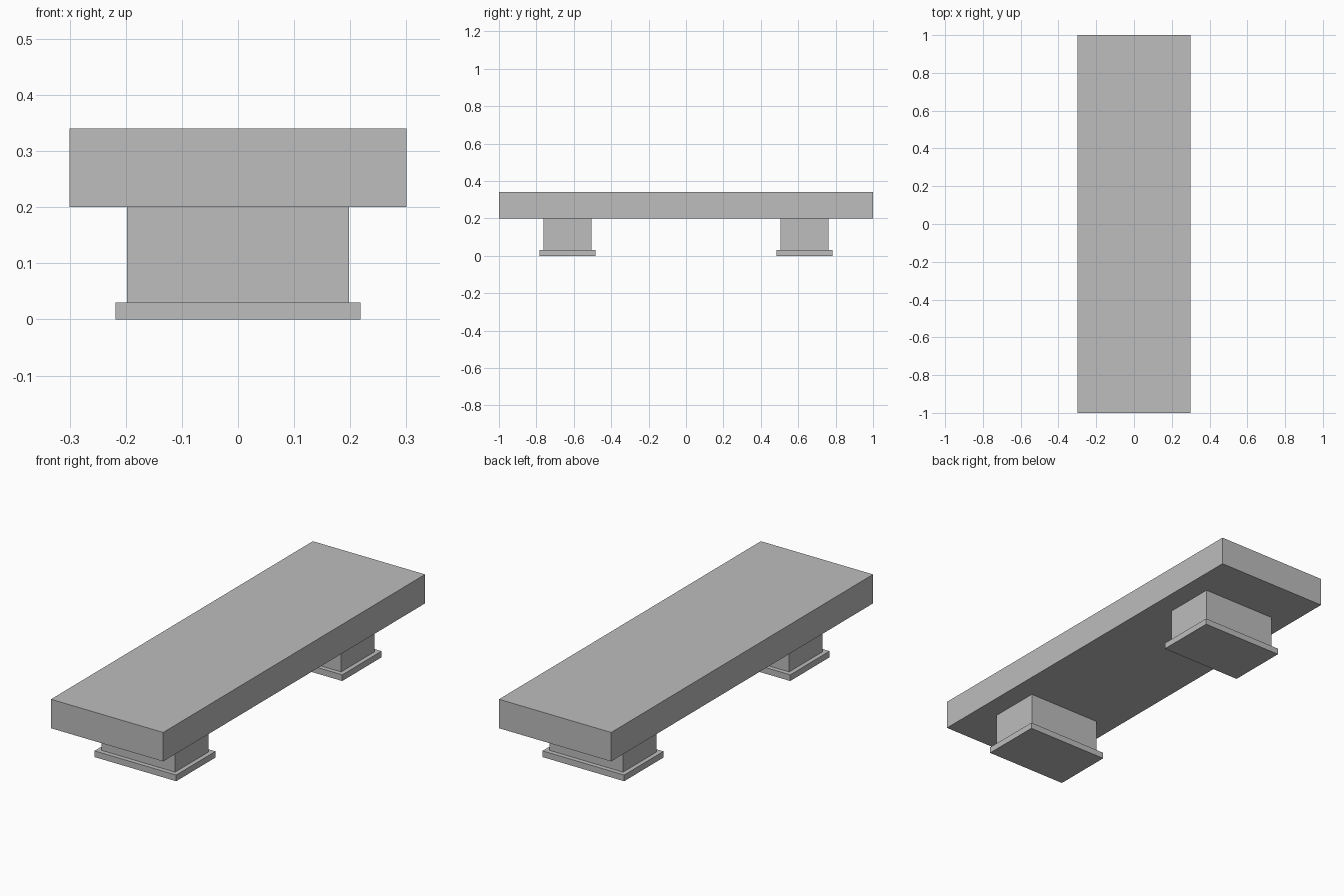
import bpy

cube = bpy.data.objects.get("Cube")
if cube:
    bpy.data.objects.remove(cube, do_unlink=True)

# Single stone grey material
stone = bpy.data.materials.new("stone_grey")
stone.use_nodes = True
GREY = (0.51, 0.51, 0.51, 1)
stone.diffuse_color = GREY
stone.node_tree.nodes["Principled BSDF"].inputs["Base Color"].default_value = GREY


def block(name, size, y, bottom):
    """Box of the given size, resting at height bottom."""
    bpy.ops.mesh.primitive_cube_add(size=1, location=(0, y, bottom + size[2] / 2))
    obj = bpy.context.object
    obj.name = name
    obj.scale = size
    bpy.ops.object.transform_apply(location=False, rotation=False, scale=True)
    obj.data.materials.append(stone)
    return obj


FOOT_HEIGHT = 0.03
SEAT_BOTTOM = 0.2

# Seat slab
block("seat", (0.6, 2.0, 0.14), 0, SEAT_BOTTOM)

# Front and back supports, each a leg on a wider foot
for side, sign in (("front", -1), ("back", 1)):
    y = sign * 0.634
    block(side + "_leg", (0.395, 0.256, SEAT_BOTTOM - FOOT_HEIGHT), y, FOOT_HEIGHT)
    block(side + "_foot", (0.437, 0.3, FOOT_HEIGHT), y, 0)
